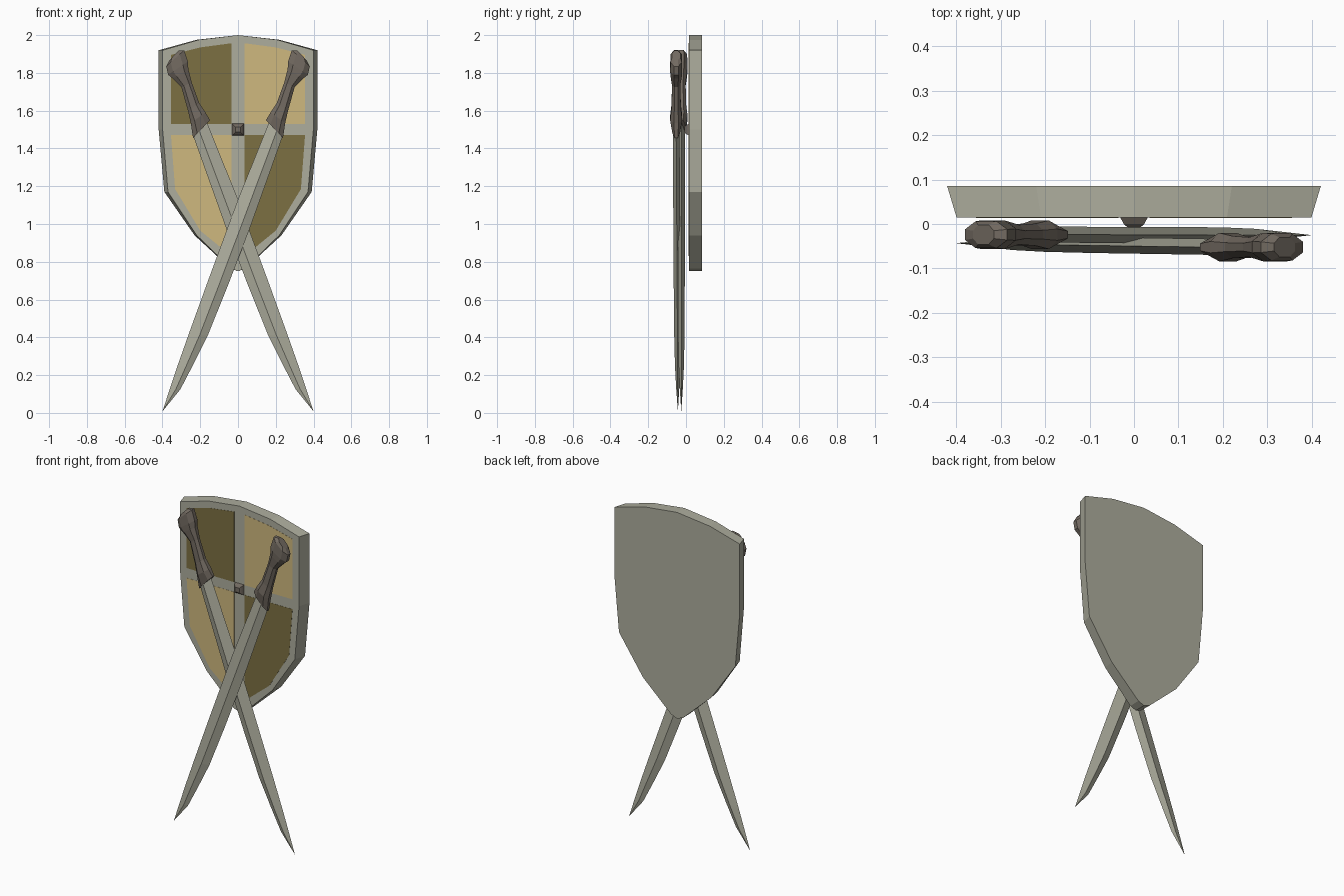
import bpy, bmesh

if "Cube" in bpy.data.objects:
    bpy.data.objects.remove(bpy.data.objects["Cube"])


def material(name, rgb):
    m = bpy.data.materials.new(name)
    m.diffuse_color = (*rgb, 1)
    m.use_nodes = True
    m.node_tree.nodes["Principled BSDF"].inputs["Base Color"].default_value = m.diffuse_color
    return m


STEEL = material("steel", (.42, .42, .34))
GRIP = material("grip", (.17, .145, .12))
TAN = material("tan", (.62, .48, .21))
DARK = material("dark_olive", (.2, .16, .055))


def loft(name, rings, mat):
    """Closed mesh through equal-length rings; a one-point ring makes a tip."""
    bm = bmesh.new()
    vs = [[bm.verts.new(p) for p in r] for r in rings]
    for a, b in zip(vs, vs[1:]):
        n = len(a)
        for i in range(n):
            j = (i + 1) % n
            bm.faces.new([a[i], a[j], b[0]] if len(b) == 1 else [a[i], a[j], b[j], b[i]])
    for r in (vs[0], vs[-1]):
        if len(r) > 2:
            bm.faces.new(r)
    bmesh.ops.recalc_face_normals(bm, faces=bm.faces)
    me = bpy.data.meshes.new(name)
    bm.to_mesh(me)
    bm.free()
    me.materials.append(mat)
    ob = bpy.data.objects.new(name, me)
    bpy.context.collection.objects.link(ob)
    return ob


# Shield body: half outline mirrored, narrower at the front face
half = [(0, 2), (.22, 1.975), (.42, 1.92), (.42, 1.5), (.39, 1.17),
        (.23, .94), (.04, .765), (0, .75)]
outline = half + [(-x, z) for x, z in half[-2:0:-1]]
loft("shield", [[(x * s, y, z) for x, z in outline]
                for y, s in ((.015, .95), (.085, 1))], STEEL)

# Four coloured panels set flush in the face
upper = [(.035, 1.53), (.355, 1.53), (.355, 1.895), (.2, 1.935), (.035, 1.957)]
lower = [(.035, 1.47), (.355, 1.47), (.333, 1.185), (.2, .965), (.035, .83)]
for row, pts, right, left in (("upper", upper, TAN, DARK), ("lower", lower, DARK, TAN)):
    for label, s, mat in (("right", 1, right), ("left", -1, left)):
        loft(f"panel_{row}_{label}",
             [[(s * x, y, z) for x, z in pts] for y in (.014, .02)], mat)

# Square stud in the middle of the shield
loft("shield_stud", [[(r * a, y, 1.5 + r * b) for a, b in ((-1, -1), (1, -1), (1, 1), (-1, 1))]
                     for y, r in ((.02, .031), (.015, .031), (0, .023), (-.008, .014))], GRIP)

# Blade stations: outer edge, inner edge, half thickness
blade = [((.165, 1.54), (.242, 1.48), .018),
         ((0, 1.13), (.06, .97), .018),
         ((-.155, .71), (-.055, .67), .018),
         ((-.26, .42), (-.16, .41), .017),
         ((-.32, .25), (-.24, .25), .014),
         ((-.36, .13), (-.305, .125), .008)]
# Hilt stations from guard to pommel: left, right, half thickness
hilt = [((.148, 1.55), (.238, 1.455), .02),
        ((.172, 1.59), (.25, 1.535), .032),
        ((.205, 1.64), (.265, 1.60), .025),
        ((.245, 1.75), (.3, 1.725), .022),
        ((.263, 1.82), (.345, 1.77), .03),
        ((.265, 1.86), (.37, 1.79), .032),
        ((.285, 1.92), (.38, 1.835), .03),
        ((.315, 1.918), (.362, 1.868), .022)]
DIAMOND = [(0, 0), (.58, -1), (1, 0), (.58, 1)]
OCTAGON = [(0, -.4), (.25, -1), (.75, -1), (1, -.4), (1, .4), (.75, 1), (.25, 1), (0, .4)]


def sections(stations, shape, s, y_tip, y_hilt):
    rings = []
    for (x0, z0), (x1, z1), t in stations:
        ring = []
        for u, v in shape:
            z = z0 + (z1 - z0) * u
            yc = y_tip + (y_hilt - y_tip) * min(z / 1.5, 1)
            ring.append((s * (x0 + (x1 - x0) * u), yc + v * t, z))
        rings.append(ring)
    return rings


# Crossed swords: the second is mirrored and sits behind the first
for label, s, y_tip, y_hilt in (("front", 1, -.043, -.052), ("rear", -1, -.025, -.024)):
    rings = sections(blade, DIAMOND, s, y_tip, y_hilt)
    loft(f"{label}_sword_blade", rings + [[(-.4 * s, y_tip, .008)]], STEEL)
    loft(f"{label}_sword_hilt", sections(hilt, OCTAGON, s, y_tip, y_hilt), GRIP)
